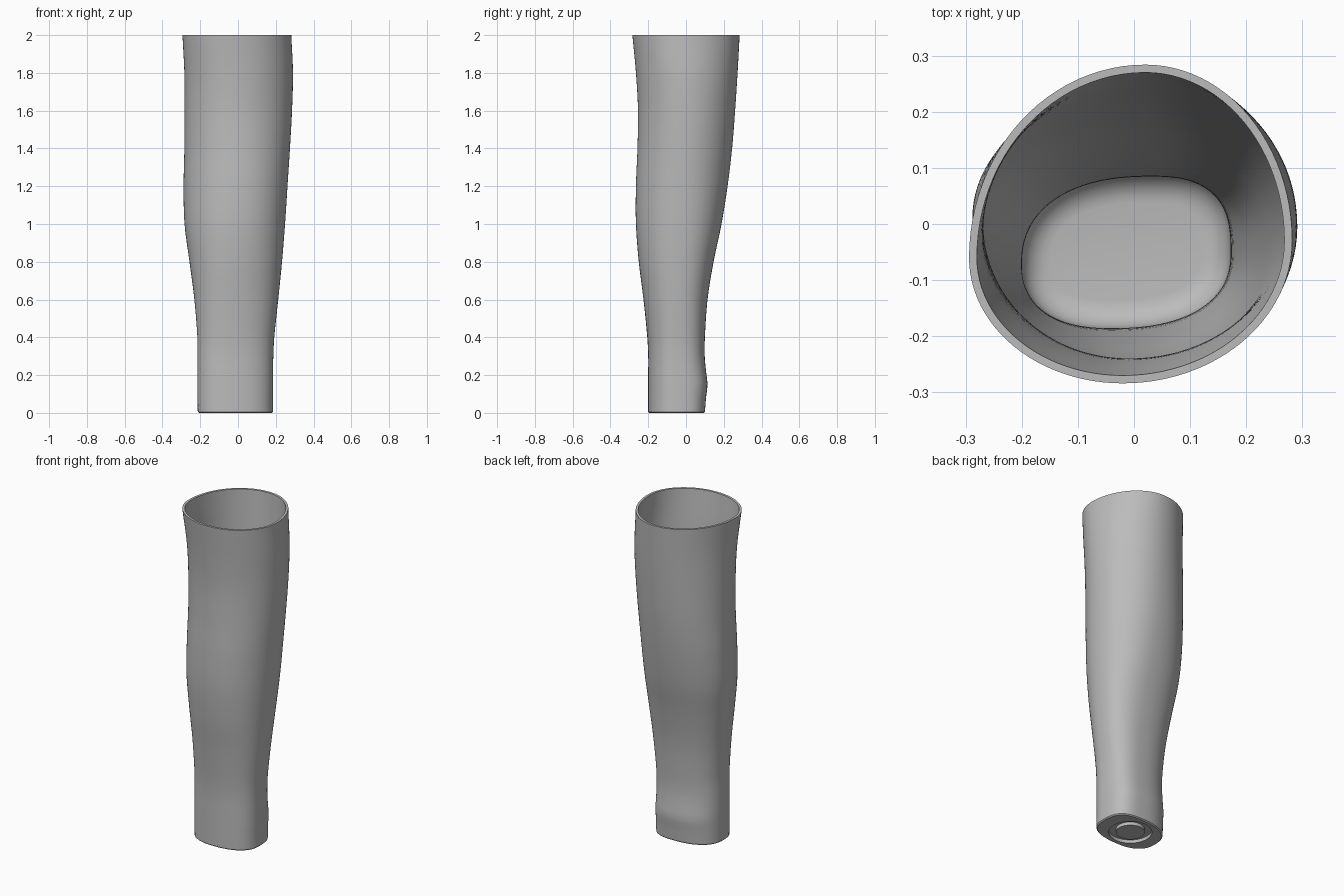
import bpy
import bmesh
from math import cos, sin, pi

if "Cube" in bpy.data.objects:
    bpy.data.objects.remove(bpy.data.objects["Cube"], do_unlink=True)

SEGMENTS = 96
WALL = 0.014
FLOOR = 0.04
HEIGHT = 2.0

# Extents by height: z, left edge, right edge, front edge, back edge
EXTENTS = [
    (0, -.213, .185, -.2, .1), (.08, -.214, .185, -.2, .106),
    (.15, -.214, .186, -.2, .114), (.22, -.214, .186, -.2, .106),
    (.3, -.214, .187, -.2, .099), (.4, -.215, .192, -.205, .1),
    (.6, -.231, .213, -.225, .114), (.8, -.257, .233, -.25, .146),
    (1, -.283, .249, -.265, .188), (1.2, -.288, .262, -.265, .22),
    (1.4, -.284, .275, -.257, .244), (1.6, -.283, .286, -.254, .26),
    (1.8, -.284, .291, -.265, .273), (2, -.294, .282, -.284, .284),
]

# Where each side peaks: z, y of left, y of right, x of front, x of back,
# then roundness exponent of the body and of its back corner
PEAKS = [
    (0, -.07, -.05, -.04, .03, 2.4, 2.9),
    (.4, -.07, -.05, -.04, .03, 2.3, 2.6),
    (1.2, .01, -.01, -.01, .01, 2.1, 2.1),
    (1.7, -.01, 0, -.01, .02, 2, 2),
    (2, -.06, -.03, -.02, .02, 2, 2),
]


def sample(table, z):
    """Smooth interpolation of every column of a table at height z."""
    last = len(table) - 1
    i = max(k for k in range(last) if table[k][0] <= z or k == 0)

    def slope(k, c):
        a, b = table[max(k - 1, 0)], table[min(k + 1, last)]
        return (b[c] - a[c]) / (b[0] - a[0])

    p, q = table[i], table[i + 1]
    h = q[0] - p[0]
    t = (z - p[0]) / h
    s = 1 - t
    return [
        s * s * (1 + 2 * t) * p[c] + t * t * (1 + 2 * s) * q[c]
        + h * t * s * (s * slope(i, c) - t * slope(i + 1, c))
        for c in range(1, len(p))
    ]


def outline(z, inset):
    """Closed cross-section made of four superellipse quarters."""
    left, right, front, back = sample(EXTENTS, z)
    y_left, y_right, x_front, x_back, power, corner = sample(PEAKS, z)
    points = []
    for k in range(SEGMENTS):
        a = 2 * pi * k / SEGMENTS
        c, s = cos(a), sin(a)
        cx = x_back if s >= 0 else x_front
        cy = y_right if c >= 0 else y_left
        n = corner if c >= 0 and s >= 0 else power
        rx = (right - cx if c >= 0 else cx - left) - inset
        ry = (back - cy if s >= 0 else cy - front) - inset
        # radial form keeps the points evenly spread
        r = (abs(c) ** n + abs(s) ** n) ** (-1 / n)
        points.append((cx + rx * r * c, cy + ry * r * s))
    return points


def circle(radius):
    cx, cy = -.015, -.05
    return [(cx + radius * cos(2 * pi * k / SEGMENTS),
             cy + radius * sin(2 * pi * k / SEGMENTS)) for k in range(SEGMENTS)]


bm = bmesh.new()


def add_ring(points, z):
    return [bm.verts.new((x, y, z)) for x, y in points]


# Base: central disc, round groove and rim edge, from the middle outward
rings = [add_ring(circle(r), z) for r, z in
         ((.08, 0), (.08, .02), (.12, .02), (.12, 0))]
rings.append(add_ring(outline(0, .006), 0))

# Outer wall, bottom to top
steps = 64
rings.append(add_ring(outline(0, 0), .006))
for k in range(1, steps + 1):
    z = HEIGHT * k / steps
    rings.append(add_ring(outline(z, 0), z))

# Inner wall, top to floor, ending in a soft fillet
fillet = .05
low = FLOOR + fillet
for k in range(steps + 1):
    z = HEIGHT + (low - HEIGHT) * k / steps
    rings.append(add_ring(outline(z, WALL), z))
for k in range(1, 7):
    a = pi / 2 * k / 6
    z = low - fillet * sin(a)
    rings.append(add_ring(outline(z, WALL + fillet * (1 - cos(a))), z))

# Skin the rings and cap both ends
for a, b in zip(rings, rings[1:]):
    for k in range(SEGMENTS):
        j = (k + 1) % SEGMENTS
        bm.faces.new((a[k], a[j], b[j], b[k]))
bm.faces.new(rings[0][::-1])
bm.faces.new(rings[-1])
bmesh.ops.recalc_face_normals(bm, faces=bm.faces)

mesh = bpy.data.meshes.new("hollow_sleeve")
bm.to_mesh(mesh)
bm.free()
sleeve = bpy.data.objects.new("hollow_sleeve", mesh)
bpy.context.collection.objects.link(sleeve)

# Plain grey finish
grey = bpy.data.materials.new("plain_grey")
grey.use_nodes = True
colour = (.5, .5, .5, 1)
grey.diffuse_color = colour
grey.node_tree.nodes["Principled BSDF"].inputs["Base Color"].default_value = colour
mesh.materials.append(grey)

bpy.ops.object.select_all(action="DESELECT")
sleeve.select_set(True)
bpy.context.view_layer.objects.active = sleeve
bpy.ops.object.shade_smooth_by_angle(angle=pi / 5)
